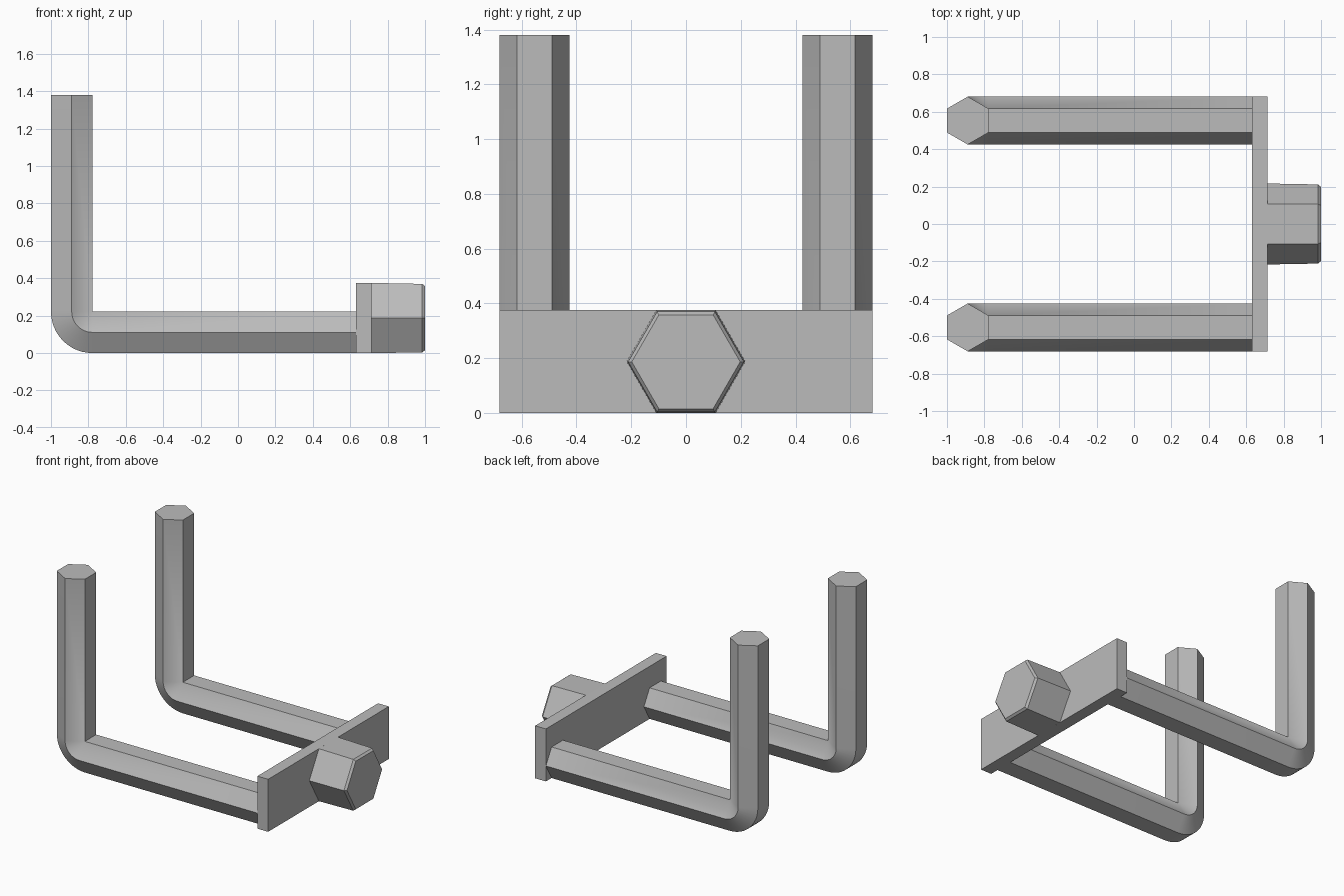
import bpy, bmesh
from math import sin, cos, pi, radians
from mathutils import Vector

if "Cube" in bpy.data.objects:
    bpy.data.objects.remove(bpy.data.objects["Cube"])

steel = bpy.data.materials.new("steel_grey")
steel.use_nodes = True
GREY = (0.5, 0.5, 0.5, 1)
steel.diffuse_color = GREY
steel.node_tree.nodes["Principled BSDF"].inputs["Base Color"].default_value = GREY


def finish(name, bm):
    bmesh.ops.remove_doubles(bm, verts=bm.verts, dist=0.0005)
    bmesh.ops.recalc_face_normals(bm, faces=bm.faces)
    mesh = bpy.data.meshes.new(name)
    bm.to_mesh(mesh)
    bm.free()
    mesh.materials.append(steel)
    ob = bpy.data.objects.new(name, mesh)
    bpy.context.collection.objects.link(ob)
    bpy.ops.object.select_all(action='DESELECT')
    ob.select_set(True)
    bpy.context.view_layer.objects.active = ob
    bpy.ops.object.shade_smooth_by_angle(angle=radians(30))
    return ob


def hex_sweep(name, sections):
    """Loft hexagons; each section is (centre, up direction, radius), corners on +-y."""
    bm = bmesh.new()
    rings = []
    for centre, up, r in sections:
        ring = []
        for k in range(6):
            a = k * pi / 3
            ring.append(bm.verts.new(Vector(centre) + Vector((0, r * cos(a), 0))
                                     + Vector(up) * r * sin(a)))
        rings.append(ring)
    for a, b in zip(rings, rings[1:]):
        for k in range(6):
            j = (k + 1) % 6
            bm.faces.new((a[k], a[j], b[j], b[k]))
    bm.faces.new(rings[0])
    bm.faces.new(rings[-1])
    return finish(name, bm)


# Bent hexagonal arms, turning about the inner edge of the bend
R = 0.128
A = R * cos(pi / 6)
PX, PZ, STEPS = -1 + 2 * A, 2 * A, 12
for side, y in (("left", 0.553), ("right", -0.553)):
    path = [((0.635, y, A), (0, 0, 1), R)]
    for i in range(STEPS + 1):
        t = i / STEPS * pi / 2
        up = (sin(t), 0, cos(t))
        path.append(((PX - A * up[0], y, PZ - A * up[2]), up, R))
    path.append(((-1 + A, y, 1.38), (1, 0, 0), R))
    hex_sweep("arm_" + ("back" if y > 0 else "front"), path)

# Upright cross plate
bm = bmesh.new()
bmesh.ops.create_cube(bm, size=1)
for v in bm.verts:
    v.co = (0.6725 + v.co.x * 0.085, v.co.y * 1.362, 0.1875 + v.co.z * 0.375)
finish("cross_plate", bm)

# Slightly tapered hexagonal head with a chamfered end
up = (0, 0, 1)
hex_sweep("hex_head", [((0.71, 0, 0.1875), up, 0.2165),
                       ((0.985, 0, 0.1865), up, 0.2115),
                       ((1.0, 0, 0.1865), up, 0.198)])
